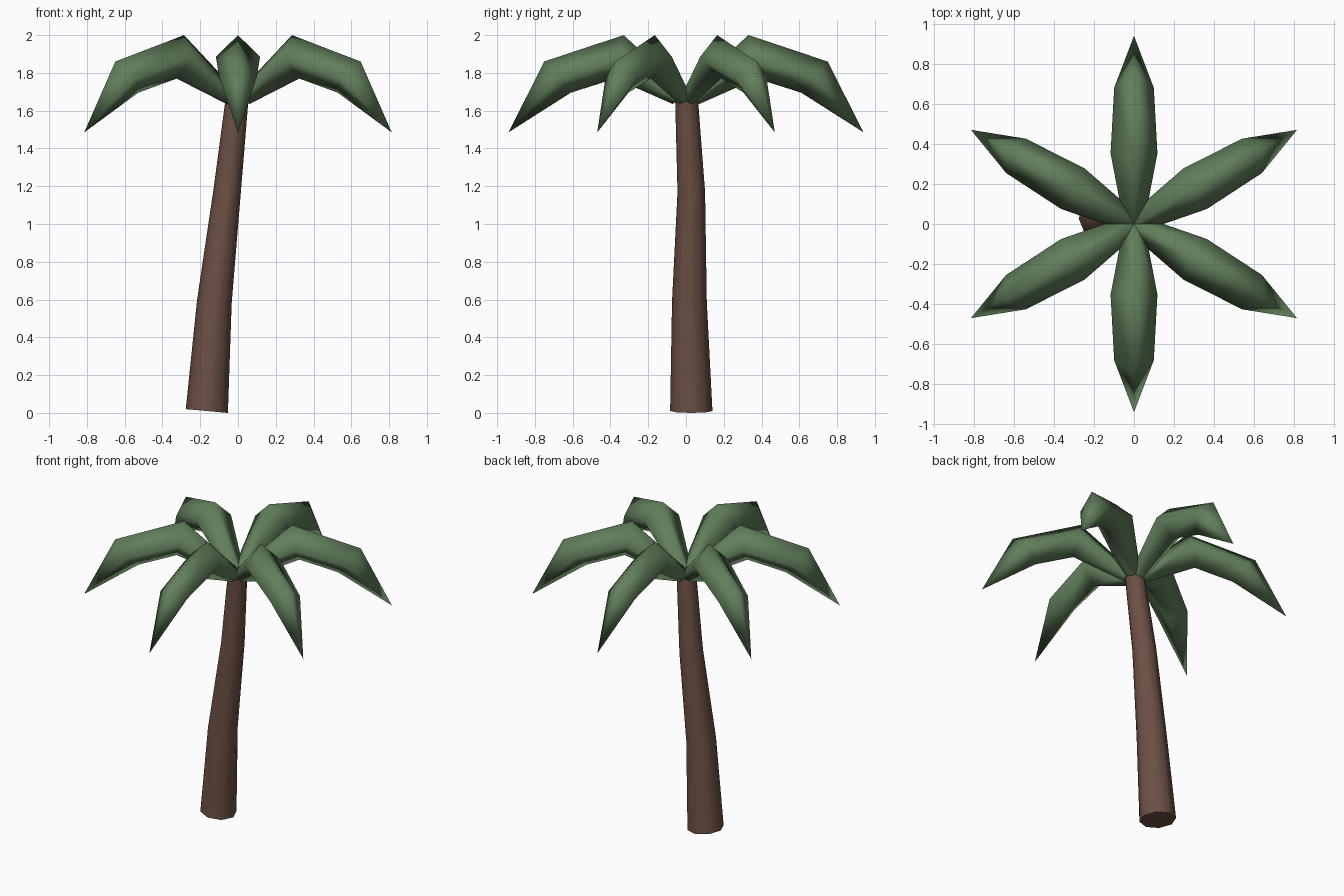
import bpy, bmesh, math
from mathutils import Vector, Matrix

cube = bpy.data.objects.get("Cube")
if cube:
    bpy.data.objects.remove(cube, do_unlink=True)


def material(name, color):
    m = bpy.data.materials.new(name)
    m.use_nodes = True
    m.diffuse_color = color
    m.node_tree.nodes["Principled BSDF"].inputs["Base Color"].default_value = color
    return m


def loft(name, rings, mat, tip=None):
    """Skin closed rings of points, ending in a tip point or a flat cap."""
    bm = bmesh.new()
    loops = [[bm.verts.new(p) for p in ring] for ring in rings]
    n = len(loops[0])
    for a, b in zip(loops, loops[1:]):
        for i in range(n):
            j = (i + 1) % n
            bm.faces.new((a[i], a[j], b[j], b[i]))
    start_cap = bm.faces.new(loops[0])
    if tip is None:
        bm.faces.new(loops[-1])
    else:
        end = bm.verts.new(tip)
        for i in range(n):
            bm.faces.new((loops[-1][i], loops[-1][(i + 1) % n], end))
    bmesh.ops.recalc_face_normals(bm, faces=bm.faces)
    for f in bm.faces:
        f.smooth = len(f.verts) < 5
    start_cap.smooth = False
    for e in start_cap.edges:
        e.smooth = False
    mesh = bpy.data.meshes.new(name)
    bm.to_mesh(mesh)
    bm.free()
    mesh.materials.append(mat)
    obj = bpy.data.objects.new(name, mesh)
    bpy.context.collection.objects.link(obj)
    return obj


green = material("leaf green", (0.12, 0.21, 0.105, 1))
brown = material("bark brown", (0.15, 0.08, 0.06, 1))

# Trunk: tilted octagonal rings along a leaning, slightly bent line
SIDES = 8
trunk_path = [((-0.165, 0.028, 0.01), 0.112, 0.09),
              ((-0.125, 0.018, 0.59), 0.092, 0.1),
              ((-0.058, 0.028, 1.17), 0.073, 0.13),
              ((-0.003, 0.002, 1.68), 0.06, 0.1)]
rings = []
for centre, radius, lean in trunk_path:
    tilt = Matrix.Rotation(lean, 3, 'Y')
    rings.append([Vector(centre) + tilt @ Vector((radius * math.cos(t), radius * math.sin(t), 0))
                  for t in (math.tau * i / SIDES for i in range(SIDES))])
loft("trunk", rings, brown)

# Leaves: diamond sections given as (top, bottom, half width), in radius and height
sections = [((0.0, 1.695), (0.07, 1.635), 0.056),
            ((0.33, 2.0), (0.375, 1.77), 0.117),
            ((0.75, 1.86), (0.61, 1.695), 0.099)]
for k in range(6):
    turn = Matrix.Rotation(math.radians(30 + 60 * k), 3, 'Z')
    rings = []
    for (rt, zt), (rb, zb), w in sections:
        rm, zm = (rt + rb) / 2, (zt + zb) / 2
        rings.append([turn @ Vector(p) for p in
                      ((rt, 0, zt), (rm, w, zm), (rb, 0, zb), (rm, -w, zm))])
    loft(f"leaf_{k + 1}", rings, green, turn @ Vector((0.94, 0, 1.485)))
